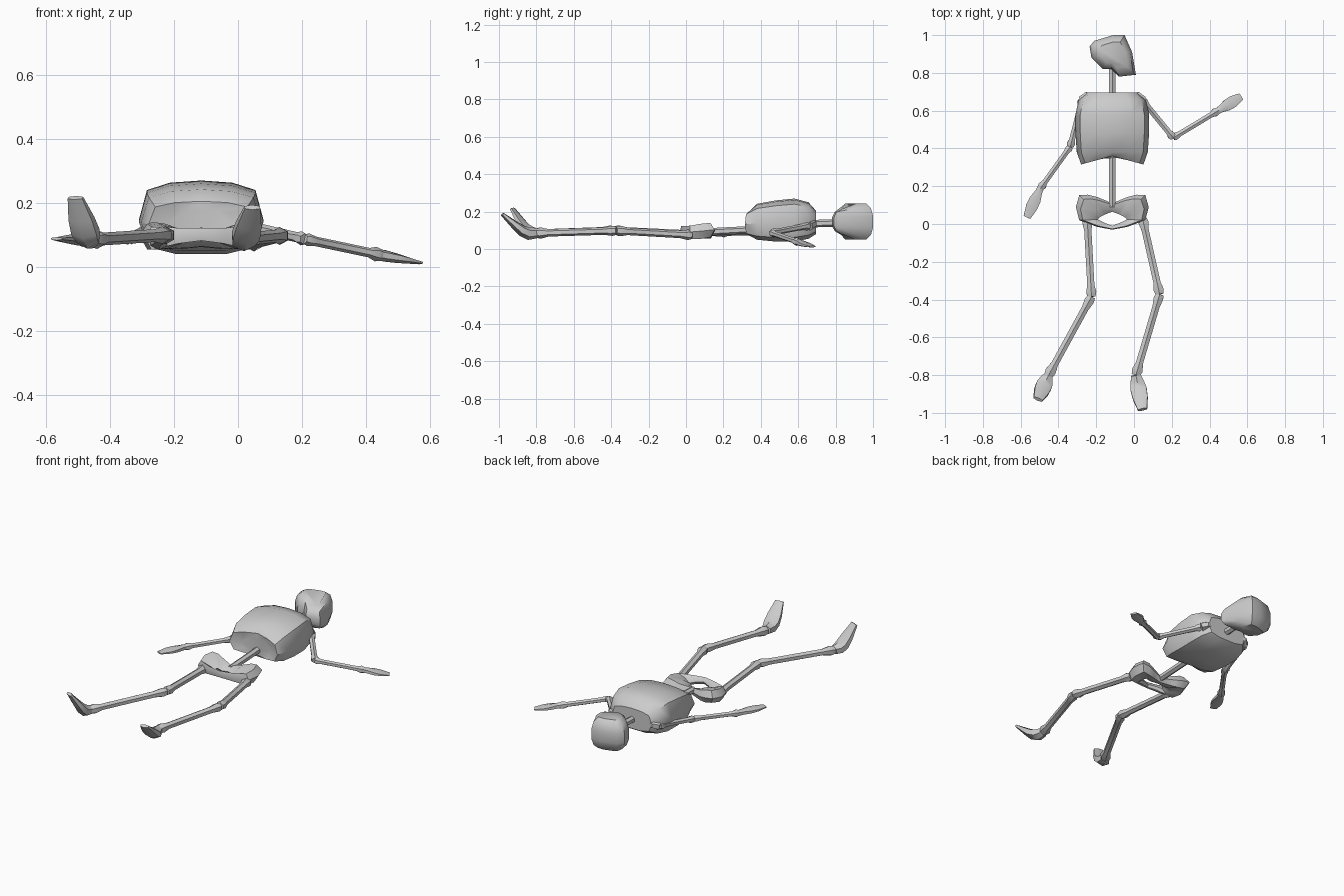
import bpy, bmesh, math
from mathutils import Vector

if "Cube" in bpy.data.objects:
    bpy.data.objects.remove(bpy.data.objects["Cube"])

CX = -0.115  # centre line of the body


def loft(name, rings, closed=False, angle=40):
    """Skin a list of equal-length vertex rings; cap the ends unless closed."""
    bm = bmesh.new()
    vs = [[bm.verts.new(p) for p in r] for r in rings]
    n, m = len(rings), len(rings[0])
    for i in range(n if closed else n - 1):
        a, b = vs[i], vs[(i + 1) % n]
        for j in range(m):
            k = (j + 1) % m
            bm.faces.new((a[j], a[k], b[k], b[j]))
    if not closed:
        bm.faces.new(vs[0])
        bm.faces.new(vs[-1])
    bmesh.ops.recalc_face_normals(bm, faces=bm.faces)
    me = bpy.data.meshes.new(name)
    bm.to_mesh(me)
    bm.free()
    ob = bpy.data.objects.new(name, me)
    bpy.context.collection.objects.link(ob)
    bpy.ops.object.select_all(action='DESELECT')
    ob.select_set(True)
    bpy.context.view_layer.objects.active = ob
    bpy.ops.object.shade_smooth_by_angle(angle=math.radians(angle))
    return ob


def limb(name, stations, sides=6):
    """Bone through stations (x, y, z, half width, half height)."""
    pts = [Vector(s[:3]) for s in stations]
    rings = []
    for i, s in enumerate(stations):
        d = (pts[min(i + 1, len(pts) - 1)] - pts[max(i - 1, 0)]).normalized()
        side = d.cross(Vector((0, 0, 1))).normalized()
        up = side.cross(d)
        ring = []
        for k in range(sides):
            a = math.tau * (k + 0.5) / sides
            ring.append(pts[i] + side * math.cos(a) * s[3] * 1.1 + up * math.sin(a) * s[4])
        rings.append(ring)
    return loft(name, rings)


def bone(name, a, b, r0, rm, r1):
    """Long bone, thick at both ends and slim in the middle."""
    a, b = Vector(a), Vector(b)
    st = [(0, r0 * .8), (.05, r0), (.15, rm), (.85, rm), (.94, r1), (1, r1 * .8)]
    return limb(name, [(*a.lerp(b, t), r, r) for t, r in st])


# skull, turned sideways: face outline stacked across its width
face = [(-.21, .97), (-.11, 1.0), (-.05, 1.0), (-.01, .91), (.01, .79),
        (-.08, .78), (-.12, .82), (-.165, .82), (-.225, .88), (-.235, .94)]
mid = Vector((-.11, .905))
rings = []
for z, s in [(.05, .62), (.075, .88), (.115, 1), (.175, 1), (.22, .88), (.243, .62)]:
    ring = []
    for x, y in face:
        p = mid + (Vector((x, y)) - mid) * s
        squeeze = .7 if y < .8 else 1      # narrower jaw
        ring.append((p.x, p.y, .147 + (z - .147) * squeeze))
    rings.append(ring)
loft("skull", rings)

# neck and spine
limb("neck", [(CX, .66, .135, .018, .02), (CX, .86, .142, .018, .02)])
limb("spine", [(CX, .09, .09, .018, .02), (CX, .38, .105, .018, .02)])

# ribcage: half section mirrored, swept along the body
half = [(0, 1), (.5, .97), (.87, .87), (1, .46), (.85, .1), (.4, 0)]
section = half + [(0, 0)] + [(-x, z) for x, z in half[:0:-1]]
rings = []
for y, w, lo, hi, notch in [(.345, .10, .09, .18, .01), (.315, .165, .07, .205, .045),
                            (.38, .188, .05, .242, 0), (.48, .195, .04, .26, 0),
                            (.58, .195, .04, .27, 0), (.655, .178, .055, .25, 0),
                            (.695, .135, .08, .205, 0)]:
    rings.append([(CX + x * w, y + notch * (1 - abs(x)), lo + z * (hi - lo))
                  for x, z in section])
loft("ribcage", rings)

# pelvis: closed ring; outer xy, inner xy, bottom and top height
hip = [(0, .11, 0, .065, .06, .105), (.08, .143, .035, .052, .052, .12),
       (.13, .155, .045, .047, .052, .135), (.175, .153, .055, .042, .06, .14),
       (.193, .09, .07, .033, .05, .135), (.175, .02, .077, .024, .05, .125),
       (.08, -.015, .045, .008, .07, .122), (0, -.03, 0, -.01, .08, .122)]
loop = hip + [(-h[0], h[1], -h[2], *h[3:]) for h in hip[-2:0:-1]]
rings = []
for ox, oy, ix, iy, lo, hi in loop:
    ring = []
    for t, z in [(0, .55), (.2, 1), (.7, .8), (1, .45), (.7, .1), (.2, .05)]:
        ring.append((CX + ox + (ix - ox) * t, oy + (iy - oy) * t, lo + z * (hi - lo)))
    rings.append(ring)
loft("pelvis", rings, closed=True)

# shoulders, arms and hands: joints shoulder, elbow, wrist, hand tip
arms = {"right": [(-.275, .655, .125), (-.337, .41, .09), (-.495, .19, .085), (-.567, .035, .088)],
        "left": [(.045, .655, .125), (.208, .457, .087), (.445, .6, .037), (.568, .675, .013)]}
for side, (s, e, w, t) in arms.items():
    inner = CX + math.copysign(.08, s[0] - CX)
    limb(f"{side}_shoulder", [(inner, .67, .135, .02, .015),
                              (s[0] * .7 + inner * .3, .672, .135, .028, .025),
                              (*s, .025, .028)])
    bone(f"{side}_upper_arm", s, e, .024, .016, .022)
    bone(f"{side}_forearm", e, w, .02, .015, .023)
    w, t = Vector(w), Vector(t)
    limb(f"{side}_hand", [(*w.lerp(t, f), a, b) for f, a, b in
                          [(-.08, .018, .018), (.12, .02, .018), (.4, .032, .015),
                           (.65, .033, .011), (1, .02, .005)]])

# legs and feet: joints hip, knee, ankle, toe
legs = {"right": [(-.248, .03, .08), (-.225, -.385, .1), (-.455, -.805, .085), (-.508, -.928, .216)],
        "left": [(.045, .03, .075), (.136, -.372, .098), (.01, -.8, .085), (.045, -.982, .186)]}
for side, (h, k, a, t) in legs.items():
    bone(f"{side}_thigh", h, k, .028, .02, .028)
    bone(f"{side}_shin", k, a, .027, .02, .03)
    a, t = Vector(a), Vector(t)
    low = Vector((0, 0, -1))
    foot = [(0, 0, .027, .028), (.22, .025, .038, .034), (.42, .03, .045, .03),
            (.65, .02, .042, .022), (1, 0, .026, .01)]
    limb(f"{side}_foot", [(*(a.lerp(t, f) + low * d), w, hh) for f, d, w, hh in foot])
